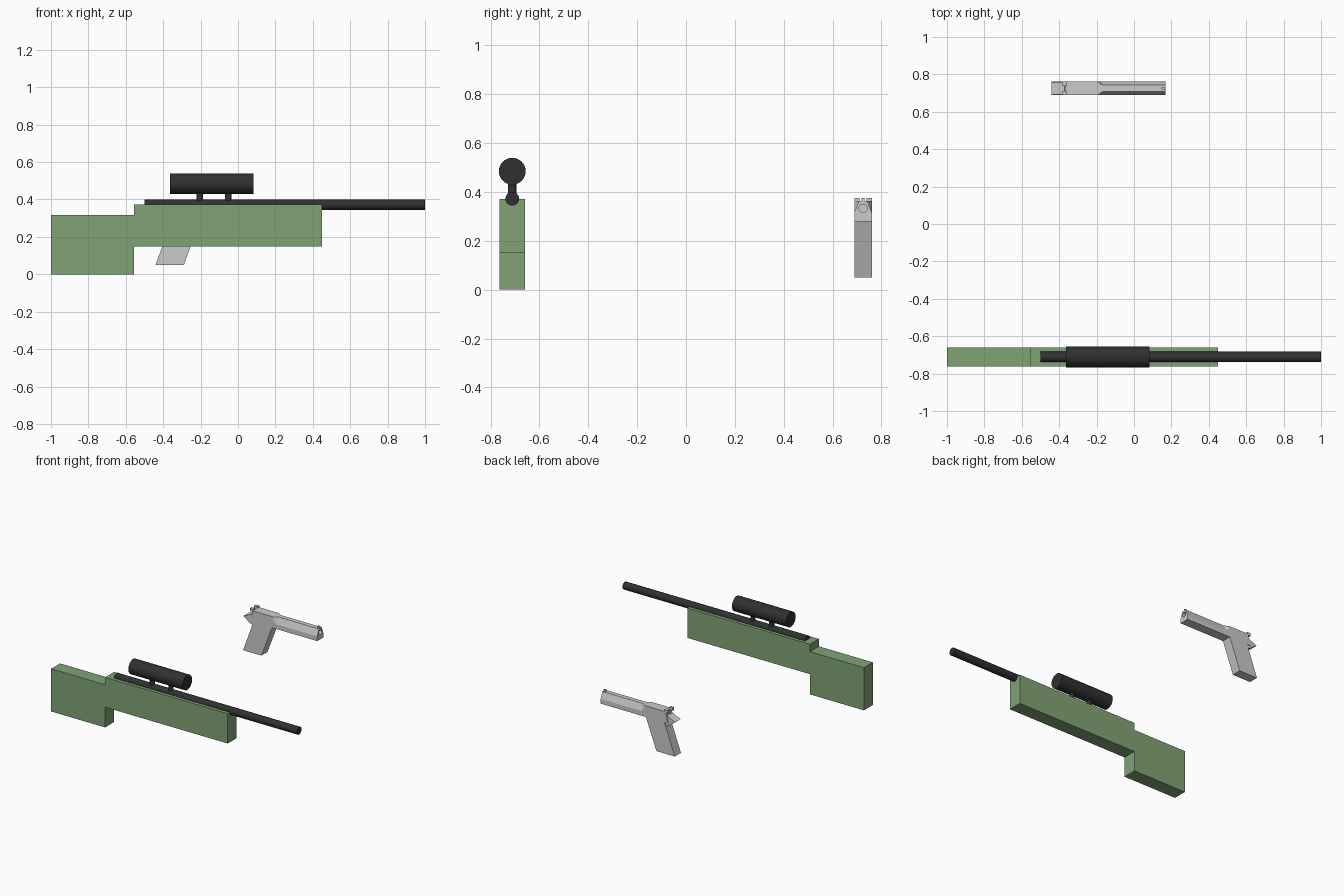
import bpy, bmesh, math
from mathutils import Matrix

if "Cube" in bpy.data.objects:
    bpy.data.objects.remove(bpy.data.objects["Cube"])

RIFLE_Y, PISTOL_Y = -0.711, 0.725


def material(name, rgb):
    m = bpy.data.materials.new(name)
    m.diffuse_color = (*rgb, 1)
    m.use_nodes = True
    m.node_tree.nodes["Principled BSDF"].inputs["Base Color"].default_value = m.diffuse_color
    return m


GREEN = material("green", (0.22, 0.37, 0.18))
BLACK = material("black", (0.03, 0.03, 0.03))


def loft(name, rings, mat=None):
    """Skin matching point loops and cap both ends."""
    bm = bmesh.new()
    loops = [[bm.verts.new(p) for p in r] for r in rings]
    n = len(loops[0])
    for a, b in zip(loops, loops[1:]):
        for i in range(n):
            bm.faces.new((a[i], a[(i + 1) % n], b[(i + 1) % n], b[i]))
    bm.faces.new(loops[0])
    bm.faces.new(loops[-1])
    bmesh.ops.recalc_face_normals(bm, faces=bm.faces)
    me = bpy.data.meshes.new(name)
    bm.to_mesh(me)
    bm.free()
    ob = bpy.data.objects.new(name, me)
    bpy.context.collection.objects.link(ob)
    if mat:
        me.materials.append(mat)
    return ob


def side_profile(name, pts, y, half, mat=None):
    """Extrude an x-z outline across y."""
    return loft(name, [[(x, y + s * half, z) for x, z in pts] for s in (-1, 1)], mat)


def box(name, x0, x1, y, half, z0, z1):
    return side_profile(name, [(x0, z0), (x1, z0), (x1, z1), (x0, z1)], y, half)


def cylinder(name, start, length, r, axis, mat=None, sides=32):
    ring = [(r * math.cos(2 * math.pi * i / sides), r * math.sin(2 * math.pi * i / sides))
            for i in range(sides)]
    x, y, z = start
    if axis == 'X':
        rings = [[(x + d, y + a, z + b) for a, b in ring] for d in (0, length)]
    else:
        rings = [[(x + a, y + b, z + d) for a, b in ring] for d in (0, length)]
    ob = loft(name, rings, mat)
    bpy.ops.object.select_all(action='DESELECT')
    ob.select_set(True)
    bpy.context.view_layer.objects.active = ob
    bpy.ops.object.shade_smooth_by_angle(angle=math.radians(35))
    return ob


# Rifle: stepped stock, barrel, scope and its two posts
side_profile("rifle_stock", [(-1, 0), (-0.557, 0), (-0.557, 0.15), (0.45, 0.15),
                             (0.45, 0.372), (-0.557, 0.372), (-0.557, 0.317), (-1, 0.317)],
             RIFLE_Y, 0.052, GREEN)
cylinder("rifle_barrel", (-0.5, RIFLE_Y, 0.372), 1.5, 0.028, 'X', BLACK)
cylinder("scope_tube", (-0.364, RIFLE_Y, 0.485), 0.446, 0.055, 'X', BLACK)
for i, x in enumerate((-0.205, -0.052)):
    cylinder(f"scope_post_{i + 1}", (x, RIFLE_Y, 0.38), 0.08, 0.018, 'Z', BLACK)


# Pistol slide: square at the rear, bevelled top towards the muzzle
def section(x, shoulder, top_half, x_low=None):
    xl = x if x_low is None else x_low
    half = [(xl, 0.036, 0.28), (x, 0.036, shoulder), (x, top_half, 0.363)]
    return ([(a, PISTOL_Y + b, c) for a, b, c in half]
            + [(a, PISTOL_Y - b, c) for a, b, c in reversed(half)])


slide = loft("pistol_slide", [section(-0.368, 0.34, 0.036, -0.385), section(-0.195, 0.34, 0.036),
                              section(-0.168, 0.315, 0.017), section(0.168, 0.315, 0.017)])

# Muzzle bore
bore = cylinder("bore_cutter", (0.07, PISTOL_Y, 0.333), 0.2, 0.017, 'X', None, 16)
bore.hide_render = True
bore.hide_viewport = True
cut = slide.modifiers.new("bore", 'BOOLEAN')
cut.operation = 'DIFFERENCE'
cut.solver = 'EXACT'
cut.object = bore

# Grip and rear tang
side_profile("pistol_grip", [(-0.441, 0.05), (-0.29, 0.05), (-0.203, 0.281), (-0.356, 0.281)],
             PISTOL_Y, 0.036)
side_profile("pistol_tang", [(-0.36, 0.255), (-0.385, 0.262), (-0.442, 0.302), (-0.378, 0.33),
                             (-0.36, 0.33)], PISTOL_Y, 0.032)

# Sights
for side, s in (("left", 1), ("right", -1)):
    box(f"rear_sight_{side}", -0.385, -0.358, PISTOL_Y + s * 0.025, 0.011, 0.355, 0.376)
box("front_sight", 0.148, 0.166, PISTOL_Y, 0.006, 0.355, 0.375)
